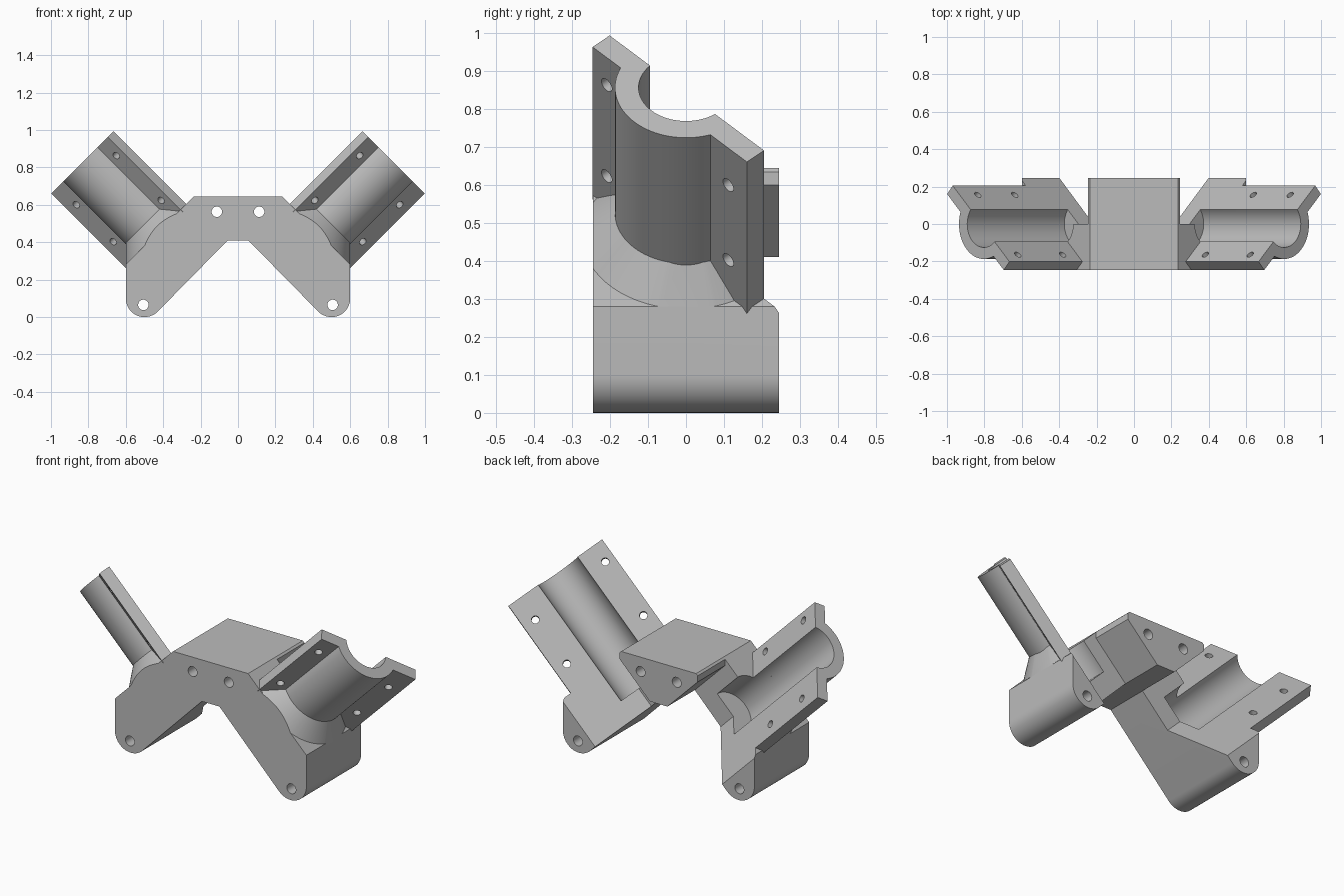
import bpy, bmesh, math
from mathutils import Matrix, Vector

cube = bpy.data.objects.get("Cube")
if cube:
    bpy.data.objects.remove(cube)

grey = bpy.data.materials.new("light_grey")
grey.use_nodes = True
grey.diffuse_color = (0.5, 0.5, 0.5, 1)
grey.node_tree.nodes["Principled BSDF"].inputs["Base Color"].default_value = (0.5, 0.5, 0.5, 1)

# Shared dimensions
HALF_DEPTH = 0.245
BORE, TUBE = 0.125, 0.187
ARM_START, ARM_END = 0.606, 1.174
SPLIT, UNDER = -0.0125, -0.0745          # clamp face and flange underside
TILT = math.radians(46.5)


def arc(radius, start, end, steps, cx=0, cy=0):
    return [(cx + radius * math.cos(start + (end - start) * i / steps),
             cy + radius * math.sin(start + (end - start) * i / steps))
            for i in range(steps + 1)]


def circle(radius, steps=64):
    return arc(radius, 0, math.tau, steps)[:-1]


def rect(a0, a1, b0, b1):
    return [(a0, b0), (a1, b0), (a1, b1), (a0, b1)]


def prism(name, profile, low, high, frame, end_scale=1):
    """Extrude a profile along the frame's x axis."""
    bm = bmesh.new()
    near = [bm.verts.new(frame @ Vector((low, a, b))) for a, b in profile]
    far = [bm.verts.new(frame @ Vector((high, a * end_scale, b * end_scale))) for a, b in profile]
    bm.faces.new(near)
    bm.faces.new(far)
    n = len(near)
    for i in range(n):
        j = (i + 1) % n
        bm.faces.new((near[i], near[j], far[j], far[i]))
    bmesh.ops.recalc_face_normals(bm, faces=bm.faces)
    mesh = bpy.data.meshes.new(name)
    bm.to_mesh(mesh)
    bm.free()
    mesh.materials.append(grey)
    obj = bpy.data.objects.new(name, mesh)
    bpy.context.collection.objects.link(obj)
    return obj


def activate(obj):
    bpy.ops.object.select_all(action='DESELECT')
    obj.select_set(True)
    bpy.context.view_layer.objects.active = obj


def carve(obj, cutter, operation='DIFFERENCE'):
    mod = obj.modifiers.new("carve", 'BOOLEAN')
    mod.operation, mod.solver, mod.object = operation, 'EXACT', cutter
    activate(obj)
    bpy.ops.object.modifier_apply(modifier=mod.name)
    bpy.data.objects.remove(cutter)


def finish(obj):
    activate(obj)
    bpy.ops.object.shade_smooth_by_angle(angle=math.radians(30))


# Frames: depth runs along y with (x, z) profiles; arms rise outward at 45 degrees
depth = Matrix(((0, 1, 0, 0), (1, 0, 0, 0), (0, 0, 1, 0), (0, 0, 0, 1)))
arm = Matrix.Rotation(math.radians(-45), 4, 'Y') @ Matrix.Translation((0, 0, 0.038))
flip = Matrix.Scale(-1, 4, (1, 0, 0))

# Bridge body with two rounded feet
half = [(0.235, 0.645), (0.6, 0.28)]
half += arc(0.1, 0, math.radians(-135), 20, 0.5, 0.1)
half += [(0.055, 0.41)]
outline = half + [(-x, z) for x, z in reversed(half)]
body = prism("bridge_body", outline, -HALF_DEPTH, HALF_DEPTH, depth)

for side, mirror in (("left", Matrix.Identity(4)), ("right", flip)):
    axis = mirror @ arm
    clamp = axis @ Matrix.Rotation(-TILT, 4, 'X')
    across = mirror @ depth

    # Open the back of the body above the clamp face, then bore the socket
    floor = SPLIT / math.cos(TILT)
    opening = [(0, floor), (0, 0.213), (0.4, 0.213), (0.4, floor - 0.4 * math.tan(TILT))]
    carve(body, prism("opening", opening, 0, 1, axis))
    carve(body, prism("shoulder_trim", rect(0.245, 0.5, 0.5, 0.8), 0, 0.4, across))
    carve(body, prism("socket", circle(BORE), 0.44, 1.3, axis))

    # Bolt holes through the body
    for x, z in ((0.113, 0.563), (0.506, 0.065)):
        hole = arc(0.028, 0, math.tau, 32, x, z)[:-1]
        carve(body, prism("bolt_hole", hole, -0.5, 0.5, across))

    # Half-tube clamp with two flanges
    inner = math.asin(-SPLIT / BORE)
    outer = math.asin(-UNDER / TUBE)
    section = [(0.3115, SPLIT)]
    section += arc(BORE, -inner, -math.pi + inner, 32)
    section += [(-0.279, SPLIT), (-0.279, UNDER)]
    section += arc(TUBE, -math.pi + outer, -outer, 32)
    section += [(0.3115, UNDER)]
    half_tube = prism(side + "_half_tube_clamp", section, ARM_START, ARM_END, clamp)
    for s, t in ((1.071, -0.225), (0.732, -0.225), (1.036, 0.24), (0.757, 0.24)):
        through = clamp @ Matrix.Translation((s, t, 0)) @ Matrix.Rotation(math.pi / 2, 4, 'Y')
        carve(half_tube, prism("screw_hole", circle(0.02, 24), -0.2, 0.2, through))
    finish(half_tube)

    # Conical collar blending the tube into the body
    collar = prism(side + "_collar", circle(0.2845), 0.612, 0.705, axis, TUBE / 0.2845)
    carve(collar, prism("collar_bore", circle(BORE), 0.3, 1.3, axis))
    carve(collar, prism("collar_split", rect(-0.6, 0.6, SPLIT, 0.6), 0, 1.3, clamp))
    carve(collar, prism("collar_bounds", rect(0, 0.6, 0, 1), -HALF_DEPTH, HALF_DEPTH, across), 'INTERSECT')
    finish(collar)

finish(body)
